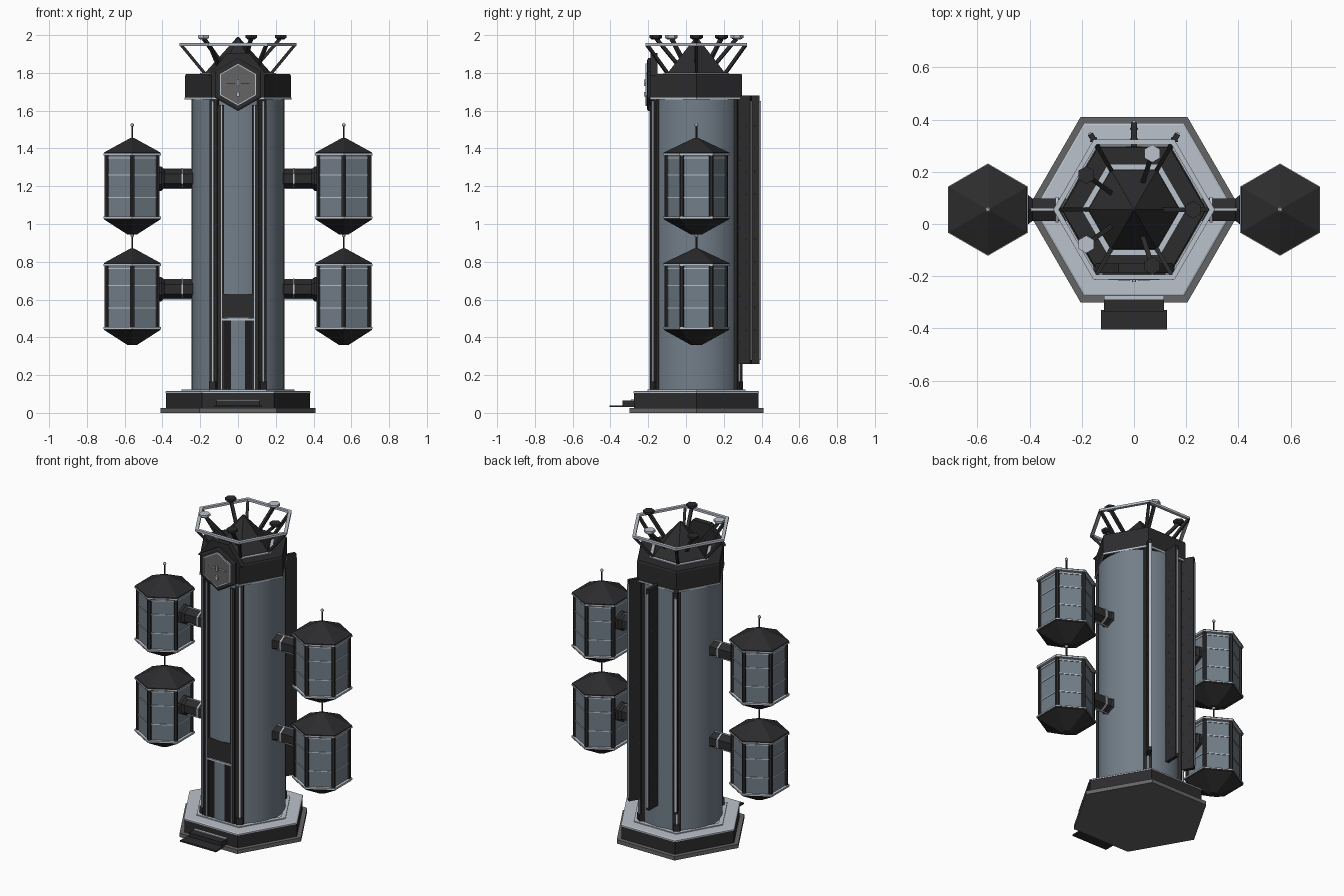
import bpy, bmesh
from math import sin, cos, pi, radians
from mathutils import Vector

if "Cube" in bpy.data.objects:
    bpy.data.objects.remove(bpy.data.objects["Cube"])

CY = 0.055  # tower axis in y


def material(name, c):
    m = bpy.data.materials.new(name)
    m.diffuse_color = (*c, 1)
    m.use_nodes = True
    m.node_tree.nodes["Principled BSDF"].inputs["Base Color"].default_value = m.diffuse_color
    return m


BLUE = material("blue_grey", (0.17, 0.21, 0.25))
DARK = material("dark", (0.025, 0.025, 0.027))
BLACK = material("black", (0.012, 0.012, 0.014))
LIGHT = material("silver", (0.5, 0.54, 0.6))
GREY = material("grey", (0.13, 0.13, 0.13))


def finish(name, bm, mat, smooth=False):
    bmesh.ops.recalc_face_normals(bm, faces=bm.faces)
    me = bpy.data.meshes.new(name)
    bm.to_mesh(me)
    bm.free()
    me.materials.append(mat)
    ob = bpy.data.objects.new(name, me)
    bpy.context.collection.objects.link(ob)
    if smooth:
        bpy.context.view_layer.objects.active = ob
        ob.select_set(True)
        bpy.ops.object.shade_smooth_by_angle()
        ob.select_set(False)
    return ob


def lathe(name, prof, mat, n=6, rot=0, at=(0, CY, 0), closed=False, smooth=False, axis='Z'):
    """Sweep (radius, height) points round an n-sided axis."""
    bm = bmesh.new()
    rings = []
    for r, h in prof:
        ring = []
        for i in range(n):
            a = radians(rot) + 2 * pi * i / n
            u, v = r * cos(a), r * sin(a)
            p = {'Z': (u, v, h), 'X': (h, u, v), 'Y': (u, h, v)}[axis]
            ring.append(bm.verts.new(Vector(p) + Vector(at)))
        rings.append(ring)
    pairs = list(zip(rings, rings[1:])) + ([(rings[-1], rings[0])] if closed else [])
    for a, b in pairs:
        for i in range(n):
            j = (i + 1) % n
            bm.faces.new((a[i], a[j], b[j], b[i]))
    if not closed:
        bm.faces.new(rings[0])
        bm.faces.new(rings[-1])
    return finish(name, bm, mat, smooth)


def hex_ring(name, r1, r2, z1, z2, mat, **k):
    return lathe(name, [(r1, z1), (r2, z1), (r2, z2), (r1, z2)], mat, closed=True, **k)


def block(name, x, y, z, mat, az=None):
    """Box from ranges; with az, x is radial and y tangential about the tower."""
    bm = bmesh.new()
    bmesh.ops.create_cube(bm, size=1)
    c, s = (1, 0) if az is None else (cos(radians(az)), sin(radians(az)))
    for v in bm.verts:
        px, py, pz = (a + (b - a) * (t + .5) for (a, b), t in zip((x, y, z), v.co))
        v.co = (px, py, pz) if az is None else (px * c - py * s, CY + px * s + py * c, pz)
    return finish(name, bm, mat)


def beam(name, a, b, w, mat):
    a, b = Vector(a), Vector(b)
    bm = bmesh.new()
    bmesh.ops.create_cube(bm, size=1)
    q = (b - a).to_track_quat('Z', 'Y')
    for v in bm.verts:
        v.co = (a + b) / 2 + q @ Vector((v.co.x * w, v.co.y * w, v.co.z * (b - a).length))
    return finish(name, bm, mat)


def polar(r, az, z):
    return (r * cos(radians(az)), CY + r * sin(radians(az)), z)


# Base, trim and entry steps
lathe("base_plate", [(.41, 0), (.41, .025)], GREY)
lathe("base_block", [(.38, .025), (.38, .105)], DARK)
lathe("base_deck", [(.383, .105), (.383, .113), (.375, .117)], LIGHT)
hex_ring("deck_border", .27, .30, .115, .123, LIGHT)
block("upper_step", (-.115, .115), (-.335, -.24), (.03, .065), DARK)
block("lower_step", (-.127, .127), (-.405, -.33), (.03, .04), DARK)
block("step_edge", (-.115, .115), (-.29, -.26), (.062, .07), LIGHT)

# Tower body and collar
lathe("tower_body", [(.245, .115), (.245, 1.67)], BLUE, n=48, smooth=True)
lathe("collar", [(.272, 1.658), (.28, 1.672), (.28, 1.785), (.275, 1.795)], DARK)
lathe("collar_trim", [(.283, 1.66), (.283, 1.67)], LIGHT)

# Corner pillars with silver inlays
for az in (-120, -60, 60, 120):
    block("corner_pillar", (.22, .262), (-.024, .024), (.115, 1.665), DARK, az)
    block("pillar_inlay", (.255, .27), (-.006, .006), (.165, 1.65), LIGHT, az)
    block("pillar_foot", (.23, .272), (-.02, .02), (.115, .165), DARK, az)

# Radiator fins at the back, with rivets
for az in (60, 90, 120):
    block("radiator_fin", (.22, .335), (-.011, .011), (.26, 1.68), DARK, az)
    block("fin_edge", (.333, .341), (-.006, .006), (.28, 1.65), LIGHT, az)
    bm = bmesh.new()
    for k in range(22):
        for t in (-.011, .011):
            p = Vector((.29 + .02 * (-1) ** k, t, .32 + k * .06))
            c, s = cos(radians(az)), sin(radians(az))
            q = Vector((p.x * c - p.y * s, CY + p.x * s + p.y * c, p.z))
            d = bmesh.ops.create_icosphere(bm, subdivisions=1, radius=.005)
            bmesh.ops.translate(bm, verts=d['verts'], vec=q)
    finish("fin_rivets", bm, GREY)

# Front door, header and window frame
block("door", (-.085, .085), (-.187, -.12), (.115, .49), BLACK)
block("door_lintel", (-.085, .085), (-.191, -.13), (.49, .5), LIGHT)
block("door_header", (-.1, .1), (-.191, -.12), (.505, .63), DARK)
for s in (-1, 1):
    block("window_frame", sorted((s * .075, s * .108)), (-.19, -.12), (.115, 1.63), DARK)
    block("frame_trim", sorted((s * .086, s * .09)), (-.193, -.15), (.115, 1.63), LIGHT)

# Dial on the collar front, with a thin hood behind it
bm = bmesh.new()
hood = [(-.155, 1.785), (-.06, 1.905), (.06, 1.905), (.155, 1.785)]
f = bm.faces.new([bm.verts.new((x, -.187, z)) for x, z in hood])
ext = bmesh.ops.extrude_face_region(bm, geom=[f])
for v in ext['geom']:
    if isinstance(v, bmesh.types.BMVert):
        v.co.y += .035
finish("dial_hood", bm, DARK)
dial = dict(n=6, rot=30, at=(0, 0, 1.738), axis='Y')
lathe("dial_back", [(.14, -.17), (.14, -.2), (.13, -.206)], DARK, **dial)
hex_ring("dial_rim", .105, .113, -.205, -.214, LIGHT, **dial)
lathe("dial_face", [(.107, -.2), (.107, -.21)], GREY, **dial)
for s in (-1, 1):
    block("dial_bar", sorted((s * .015, s * .06)), (-.218, -.205), (1.74, 1.747), LIGHT)
block("dial_peg", (-.008, .008), (-.222, -.205), (1.675, 1.7), LIGHT)
block("dial_pointer", (-.005, .005), (-.222, -.205), (1.73, 1.765), LIGHT)

# Roof spire and halo ring
lathe("spire", [(.175, 1.79), (.175, 1.8), (.004, 1.99)], DARK)
hex_ring("spire_trim", .178, .2, 1.785, 1.8, LIGHT)
hex_ring("halo_ring", .288, .31, 1.943, 1.957, LIGHT)
for i in range(6):
    beam("halo_strut", polar(.17, i * 60, 1.79), polar(.3, i * 60, 1.947), .016, DARK)

# Five sensor dishes on slanted arms
for i in range(5):
    az = i * 72
    beam("dish_arm", polar(.1, az, 1.84), polar(.222, az, 1.98), .018, DARK)
    lathe("sensor_dish", [(.022, 1.978), (.034, 1.986), (.034, 2.0)],
          LIGHT if i in (1, 3) else DARK, n=6, rot=30, at=polar(.226, az, 0))

# Four hanging tanks with connectors
for s in (-1, 1):
    for z in (1.2, .615):
        at = (s * .56, CY, z)
        k = dict(rot=30, at=at)
        lathe("tank_body", [(.158, -.17), (.158, .17)], BLUE, **k)
        for h in (-.17, .163):
            lathe("tank_rim", [(.177, h), (.177, h + .009)], LIGHT, **k)
        lathe("tank_roof", [(.174, .17), (.174, .178), (.012, .255)], DARK, **k)
        lathe("tank_bottom", [(.03, -.255), (.172, -.176), (.172, -.168)], DARK, **k)
        for h in (-.06, .06, .15):
            hex_ring("tank_band", .15, .162, h - .003, h + .003, LIGHT, **k)
        for i in range(6):
            a = radians(30 + 60 * i)
            x, y = at[0] + .155 * cos(a), CY + .155 * sin(a)
            lathe("tank_post", [(.013, -.168), (.013, .168)], DARK, rot=30 + 60 * i, at=(x, y, z))
        lathe("tank_antenna", [(.005, .25), (.005, .325)], DARK, n=8, at=at)
        bm = bmesh.new()
        bmesh.ops.create_uvsphere(bm, u_segments=10, v_segments=6, radius=.01)
        bmesh.ops.translate(bm, verts=bm.verts, vec=(at[0], CY, z + .325))
        finish("antenna_tip", bm, LIGHT, True)

        c = dict(axis='X', at=(0, CY, z + .04), rot=30)
        lathe("connector", [(.05, s * .2), (.05, s * .43)], DARK, **c)
        lathe("connector_root", [(.06, s * .215), (.06, s * .235), (.05, s * .25)], DARK, **c)
        lathe("connector_flange", [(.05, s * .39), (.064, s * .405), (.064, s * .43)], DARK, **c)
        hex_ring("connector_ring", .045, .056, s * .29, s * .3, LIGHT, **c)
        for h in (-.054, .05):
            block("connector_rail", sorted((s * .23, s * .41)), (CY - .006, CY + .006),
                  (z + .04 + h, z + .044 + h), LIGHT)
